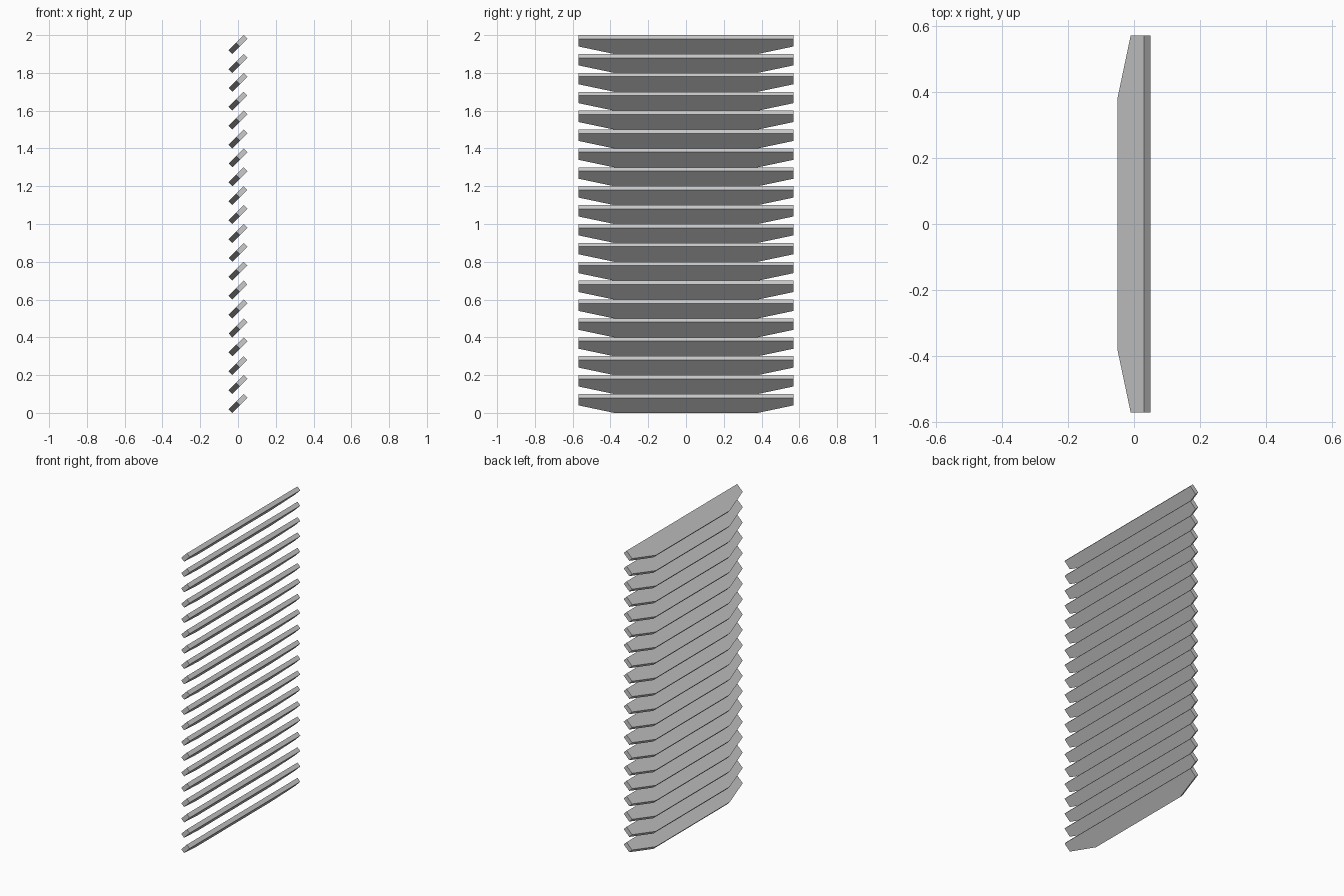
import bpy, bmesh
from mathutils import Vector

if "Cube" in bpy.data.objects:
    bpy.data.objects.remove(bpy.data.objects["Cube"])

COUNT, PITCH = 20, 0.1
HALF_LEN, INNER_LEN = 0.57, 0.38

# Slat outline as (offset up the 45 degree slope, y), lower corners cut off
outline = [(-0.04, -INNER_LEN), (0.0, -HALF_LEN), (0.08, -HALF_LEN),
           (0.08, HALF_LEN), (0.0, HALF_LEN), (-0.04, INNER_LEN)]

bm = bmesh.new()
# Upper face of the tilted slat
verts = [bm.verts.new((s - 0.05, y, s + 0.02)) for s, y in
         [(a + 0.04 if a < 0.05 else a, b) for a, b in outline]]
face = bm.faces.new(verts)
# Thickness, perpendicular to the slope
ext = bmesh.ops.extrude_face_region(bm, geom=[face])
moved = [g for g in ext["geom"] if isinstance(g, bmesh.types.BMVert)]
bmesh.ops.translate(bm, verts=moved, vec=Vector((0.02, 0, -0.02)))
bmesh.ops.recalc_face_normals(bm, faces=bm.faces)

mesh = bpy.data.meshes.new("louvre_slats")
bm.to_mesh(mesh)
bm.free()
slats = bpy.data.objects.new("louvre_slats", mesh)
bpy.context.collection.objects.link(slats)

# Stack of identical slats
stack = slats.modifiers.new("stack", 'ARRAY')
stack.count = COUNT
stack.use_relative_offset = False
stack.use_constant_offset = True
stack.constant_offset_displace = (0, 0, PITCH)
